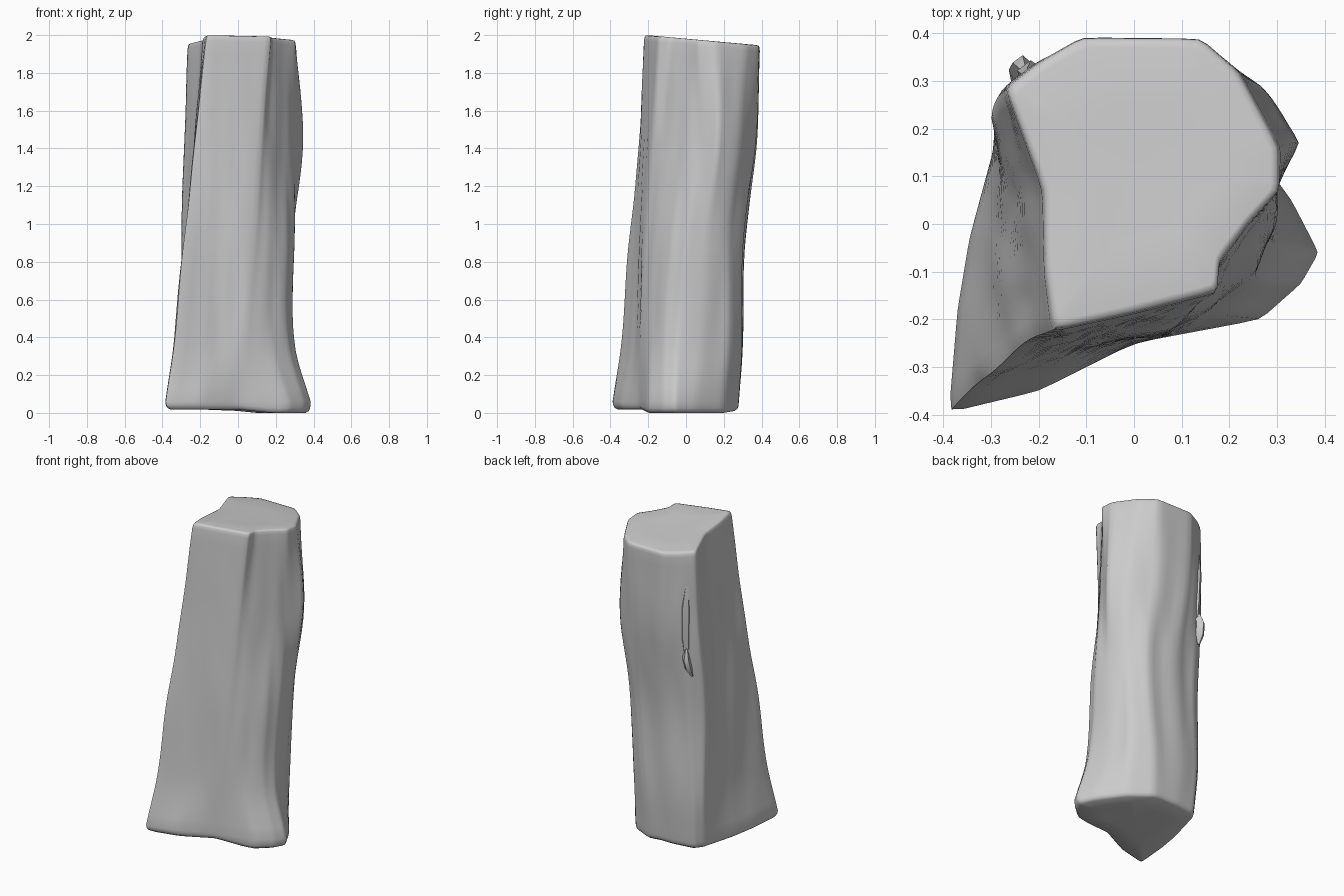
import bpy, bmesh
from mathutils import Vector, noise

if "Cube" in bpy.data.objects:
    bpy.data.objects.remove(bpy.data.objects["Cube"])

LEVELS = [0.06, 0.35, 0.90, 1.45, 1.97]
# Vertical corner rails, counter-clockwise from front left: x, y at each level
RAILS = [
    (-.388, -.395, -.345, -.35, -.29, -.305, -.23, -.25, -.17, -.225),
    (-.20, -.35, -.13, -.28, -.09, -.25, -.05, -.22, -.01, -.19),
    (.0, -.25, .03, -.24, .09, -.215, .13, -.18, .175, -.143),
    (.265, -.20, .18, -.19, .16, -.165, .17, -.12, .18, -.08),
    (.35, -.125, .27, -.12, .255, -.08, .25, -.01, .24, .0),
    (.387, -.06, .305, -.05, .295, .0, .30, .07, .305, .07),
    (.33, .05, .28, .08, .29, .11, .35, .17, .305, .16),
    (.22, .20, .22, .22, .25, .23, .27, .28, .22, .32),
    (.08, .28, .10, .295, .14, .30, .14, .365, .14, .39),
    (-.10, .28, -.10, .30, -.08, .31, -.10, .375, -.11, .392),
    (-.24, .26, -.25, .28, -.22, .285, -.22, .325, -.20, .34),
    (-.28, .21, -.293, .23, -.30, .22, -.29, .275, -.27, .285),
    (-.345, -.03, -.295, .02, -.265, .04, -.23, .08, -.19, .07),
    (-.37, -.18, -.32, -.17, -.28, -.15, -.22, -.12, -.187, -.10),
]
SIDE_STEPS = 6


def rail_point(rail, z):
    """Smooth cubic interpolation of one rail at height z."""
    pts = [Vector((rail[2 * i], rail[2 * i + 1])) for i in range(5)]
    slopes = []
    for i in range(5):
        a, b = max(i - 1, 0), min(i + 1, 4)
        slopes.append((pts[b] - pts[a]) / (LEVELS[b] - LEVELS[a]))
    z = min(max(z, LEVELS[0]), LEVELS[-1])
    i = max(k for k in range(4) if LEVELS[k] <= z)
    h = LEVELS[i + 1] - LEVELS[i]
    t = (z - LEVELS[i]) / h
    return ((2*t**3 - 3*t**2 + 1) * pts[i] + (t**3 - 2*t**2 + t) * h * slopes[i]
            + (3*t**2 - 2*t**3) * pts[i + 1] + (t**3 - t**2) * h * slopes[i + 1])


def outline(z, rough):
    """Faceted outline with slightly softened corners and long grain."""
    corners = [rail_point(r, z) for r in RAILS]
    ring = []
    for a, b in zip(corners, corners[1:] + corners[:1]):
        ring += [a.lerp(b, k / SIDE_STEPS) for k in range(SIDE_STEPS)]
    n = len(ring)
    out = []
    for i, p in enumerate(ring):
        p = p * 0.7 + (ring[i - 1] + ring[(i + 1) % n]) * 0.15
        g = noise.noise(Vector((p.x * 12, p.y * 12, z * 1.6)))
        out.append(p + p.normalized() * g * rough)
    return out


def make_object(name, bm, angle):
    bmesh.ops.recalc_face_normals(bm, faces=bm.faces)
    mesh = bpy.data.meshes.new(name)
    bm.to_mesh(mesh)
    bm.free()
    obj = bpy.data.objects.new(name, mesh)
    bpy.context.collection.objects.link(obj)
    bpy.ops.object.select_all(action='DESELECT')
    obj.select_set(True)
    bpy.context.view_layer.objects.active = obj
    bpy.ops.object.shade_smooth_by_angle(angle=angle)


def loft(bm, rings):
    """Skin the rings and close both ends with a fan."""
    loops = [[bm.verts.new(p) for p in r] for r in rings]
    n = len(loops[0])
    for lo, hi in zip(loops, loops[1:]):
        for i in range(n):
            j = (i + 1) % n
            bm.faces.new((lo[i], lo[j], hi[j], hi[i]))
    for loop, c in ((loops[0], rings[0]), (loops[-1], rings[-1])):
        mid = bm.verts.new(sum(c, Vector()) / n)
        for i in range(n):
            bm.faces.new((loop[i], loop[(i + 1) % n], mid))


# Trunk: underside rings, grained sides, sloping cut top
rings = []
bottom = outline(LEVELS[0], 0)
for s, lift in ((0.5, 0), (0.93, 0), (0.975, 0.01), (0.993, 0.025)):
    rings.append([Vector((p.x * s, p.y * s, min(0.018, max(0, 0.018 - 0.09 * p.x)) + lift))
                  for p in bottom])
for k in range(29):
    t = k / 28
    z = LEVELS[0] + 1.88 * t
    rings.append([Vector((p.x, p.y, z + t ** 4 * (0.03 - 0.09 * (p.y + 0.22))))
                  for p in outline(z, 0.012 * min(1, 4 * t, 6 * (1 - t)))])
top = outline(LEVELS[-1], 0)
c = Vector((0.04, 0.1))
for s, drop in ((0.993, 0.012), (0.975, 0.003), (0.93, 0), (0.5, 0.004)):
    rings.append([Vector((*q, 2.0 - drop - 0.09 * (q.y + 0.21)))
                  for q in (c + (p - c) * s for p in top)])
bm = bmesh.new()
loft(bm, rings)
make_object("trunk", bm, 0.95)


def bark_strip(name, path, width, thick):
    """Tapered strip of bark along a path, facing the back left."""
    across = Vector((-.8, -.6, 0))
    out = Vector((-.6, .8, 0))
    rings = []
    for i, p in enumerate(path):
        w = width * (0.4 if i in (0, len(path) - 1) else 1)
        rings.append([Vector(p) + across * w * a + out * thick * b
                      for a, b in ((-1, -1), (1, -1), (.6, 1), (-.6, 1))])
    bm = bmesh.new()
    loft(bm, rings)
    make_object(name, bm, 0.95)


# Loose bark ridge and broken twig stub on the back left
bark_strip("bark_ridge", [(-.22, .305, 1.74), (-.22, .318, 1.6), (-.215, .312, 1.4),
                          (-.21, .29, 1.2)], .03, .018)
bark_strip("twig_stub", [(-.24, .28, 1.15), (-.24, .315, 1.2),
                         (-.232, .33, 1.27), (-.22, .31, 1.33)], .022, .02)
